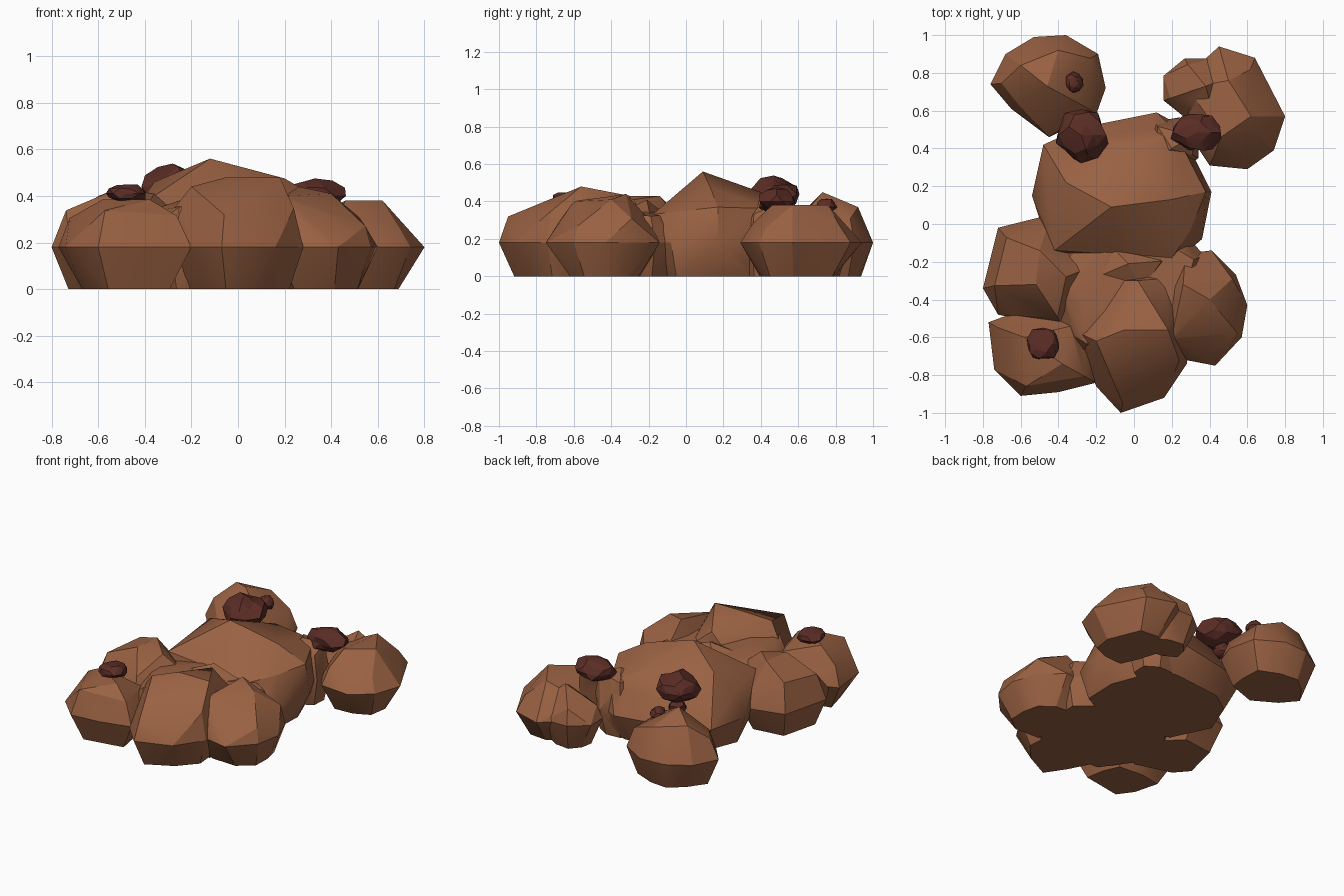
import bpy, bmesh, math, random
from mathutils import Vector

if "Cube" in bpy.data.objects:
    bpy.data.objects.remove(bpy.data.objects["Cube"])

random.seed(4)


def material(name, colour):
    m = bpy.data.materials.new(name)
    m.diffuse_color = (*colour, 1)
    m.use_nodes = True
    m.node_tree.nodes["Principled BSDF"].inputs["Base Color"].default_value = m.diffuse_color
    return m


BROWN = material("earth_brown", (0.32, 0.12, 0.055))
DARK = material("dark_reddish_brown", (0.105, 0.026, 0.019))


def add_object(bm, name, mat):
    bmesh.ops.recalc_face_normals(bm, faces=bm.faces)
    mesh = bpy.data.meshes.new(name)
    bm.to_mesh(mesh)
    bm.free()
    obj = bpy.data.objects.new(name, mesh)
    bpy.context.collection.objects.link(obj)
    mesh.materials.append(mat)
    return obj


def smooth(obj, angle):
    bpy.ops.object.select_all(action='DESELECT')
    bpy.context.view_layer.objects.active = obj
    obj.select_set(True)
    bpy.ops.object.shade_smooth_by_angle(angle=math.radians(angle))


def oval(x, y, rx, ry, sides=8, turn=0.4):
    """Outline of a simple rounded lump."""
    return [(x + rx * math.cos(turn + i * math.tau / sides),
             y + ry * math.sin(turn + i * math.tau / sides)) for i in range(sides)]


def lump(name, outline, shoulder, peaks, inset=0.8, base=0.72):
    """Faceted mound: flat base, widest at z 0.18, inset shoulder, then peaks."""
    c = sum((Vector(p) for p in outline), Vector((0, 0))) / len(outline)
    bm = bmesh.new()
    for i, p in enumerate(outline):
        d = Vector(p) - c
        k = inset + random.uniform(-0.06, 0.05)
        bm.verts.new((*p, 0.18))
        bm.verts.new((*(c + d * (base + 0.04 * (-1) ** i)), 0))
        if i % 2 == 0:
            bm.verts.new((*(c + d * k), shoulder + random.uniform(-0.03, 0.02)))
    for p in peaks:
        bm.verts.new(p)
    res = bmesh.ops.convex_hull(bm, input=bm.verts)
    loose = {v for v in res["geom_interior"] + res["geom_unused"]
             if isinstance(v, bmesh.types.BMVert)}
    bmesh.ops.delete(bm, geom=list(loose), context='VERTS')
    return add_object(bm, name, BROWN)


# Large central mound with a diagonal ridge
mound = lump("brown_mound",
             [(-.54, .15), (-.48, .42), (-.28, .51), (.12, .59), (.23, .53),
              (.41, .17), (.36, -.08), (.22, -.2), (-.1, -.2), (-.44, -.16)],
             0.35, [(-.12, .09, .56), (.2, .13, .475), (-.36, .22, .46),
                    (.0, .4, .45), (-.42, -.14, .36), (.38, .17, .37),
                    (.2, -.18, .33)], 0.88, 0.85)

# Front mound with a flat ridge
front = lump("front_mound",
             [(-.31, -.58), (-.2, -.86), (-.07, -1), (.16, -.92), (.28, -.74),
              (.28, -.4), (.18, -.24), (-.22, -.3)],
             0.34, [(-.05, -.56, .48), (.18, -.56, .48), (-.2, -.62, .44),
                    (.02, -.3, .43)], 0.84, 0.74)

# Surrounding lumps
back_left = lump("back_left_boulder",
                 [(-.76, .74), (-.68, .9), (-.53, .99), (-.36, 1), (-.19, .9),
                  (-.15, .72), (-.2, .58), (-.45, .46), (-.65, .61)],
                 0.31, [(-.46, .73, .45), (-.6, .84, .4), (-.4, .92, .37)])
back_right = lump("back_right_boulder",
                  [(.24, .75), (.45, .94), (.64, .88), (.8, .57),
                   (.74, .39), (.6, .29), (.4, .31), (.3, .46)],
                  0.29, [(.5, .76, .38), (.62, .57, .38), (.46, .46, .38)],
                  0.84, 0.64)
left = lump("left_lump",
            [(-.72, -.02), (-.44, .05), (-.2, -.23), (-.22, -.36),
             (-.38, -.55), (-.72, -.48), (-.8, -.34)],
            0.34, [(-.5, -.14, .43), (-.52, -.32, .43), (-.36, -.28, .41)], 0.82)
front_left = lump("front_left_lump",
                  [(-.77, -.52), (-.74, -.77), (-.6, -.91), (-.4, -.89),
                   (-.2, -.84), (-.2, -.65), (-.3, -.5), (-.58, -.45)],
                  0.33, [(-.58, -.6, .385), (-.38, -.74, .385)], 0.8, 0.62)
front_right = lump("front_right_lump",
                   [(.17, -.7), (.43, -.75), (.57, -.6), (.6, -.43),
                    (.54, -.27), (.41, -.14), (.25, -.16), (.15, -.35)],
                   0.3, [(.26, -.32, .44), (.4, -.4, .41), (.2, -.6, .4)],
                   0.82, 0.64)

# Small rounded lumps, and a low core that closes the gaps
shoulder = lump("shoulder_lump", oval(.35, .72, .21, .17), 0.29,
                [(.38, .73, .38)], 0.84, 0.6)
gap = lump("gap_lump", oval(-.03, -.24, .22, .13), 0.37, [(-.03, -.21, .41)], 0.9)
back = lump("back_lump", oval(.2, .42, .16, .15, 7), 0.36, [(.2, .4, .41)])
core = lump("core", oval(-.05, -.33, .46, .42, 10), 0.34, [(-.25, -.42, .38)],
            0.88, 0.86)

# Fuse every lump into one outer surface
parts = [front, back_left, back_right, left, front_left, front_right,
         shoulder, gap, back, core]
for p in parts:
    mod = mound.modifiers.new(p.name, 'BOOLEAN')
    mod.operation = 'UNION'
    mod.solver = 'EXACT'
    mod.object = p
bpy.context.view_layer.update()
graph = bpy.context.evaluated_depsgraph_get()
fused = bpy.data.meshes.new_from_object(mound.evaluated_get(graph))
mound.modifiers.clear()
mound.data = fused
for p in parts:
    bpy.data.objects.remove(p)
bm = bmesh.new()
bm.from_mesh(fused)
bmesh.ops.remove_doubles(bm, verts=bm.verts, dist=0.002)
bmesh.ops.dissolve_limit(bm, angle_limit=math.radians(3),
                         verts=bm.verts, edges=bm.edges)
bm.to_mesh(fused)
bm.free()
smooth(mound, 25)


def nugget(name, centre, size):
    bm = bmesh.new()
    bmesh.ops.create_icosphere(bm, subdivisions=2, radius=1)
    for v in bm.verts:
        k = random.uniform(0.8, 1.06)
        v.co = [c + a * s * k for c, a, s in zip(centre, v.co, size)]
    bmesh.ops.dissolve_limit(bm, angle_limit=math.radians(14),
                             verts=bm.verts, edges=bm.edges)
    smooth(add_object(bm, name, DARK), 15)


# Dark nuggets resting on the mound
nugget("large_nugget", (-.28, .47, .44), (.145, .14, .095))
nugget("right_nugget", (.33, .485, .40), (.14, .11, .075))
nugget("front_nugget", (-.48, -.635, .41), (.095, .09, .045))
nugget("small_nugget", (-.32, .75, .37), (.052, .055, .05))
nugget("lower_nugget", (-.28, .5, .31), (.06, .06, .05))
